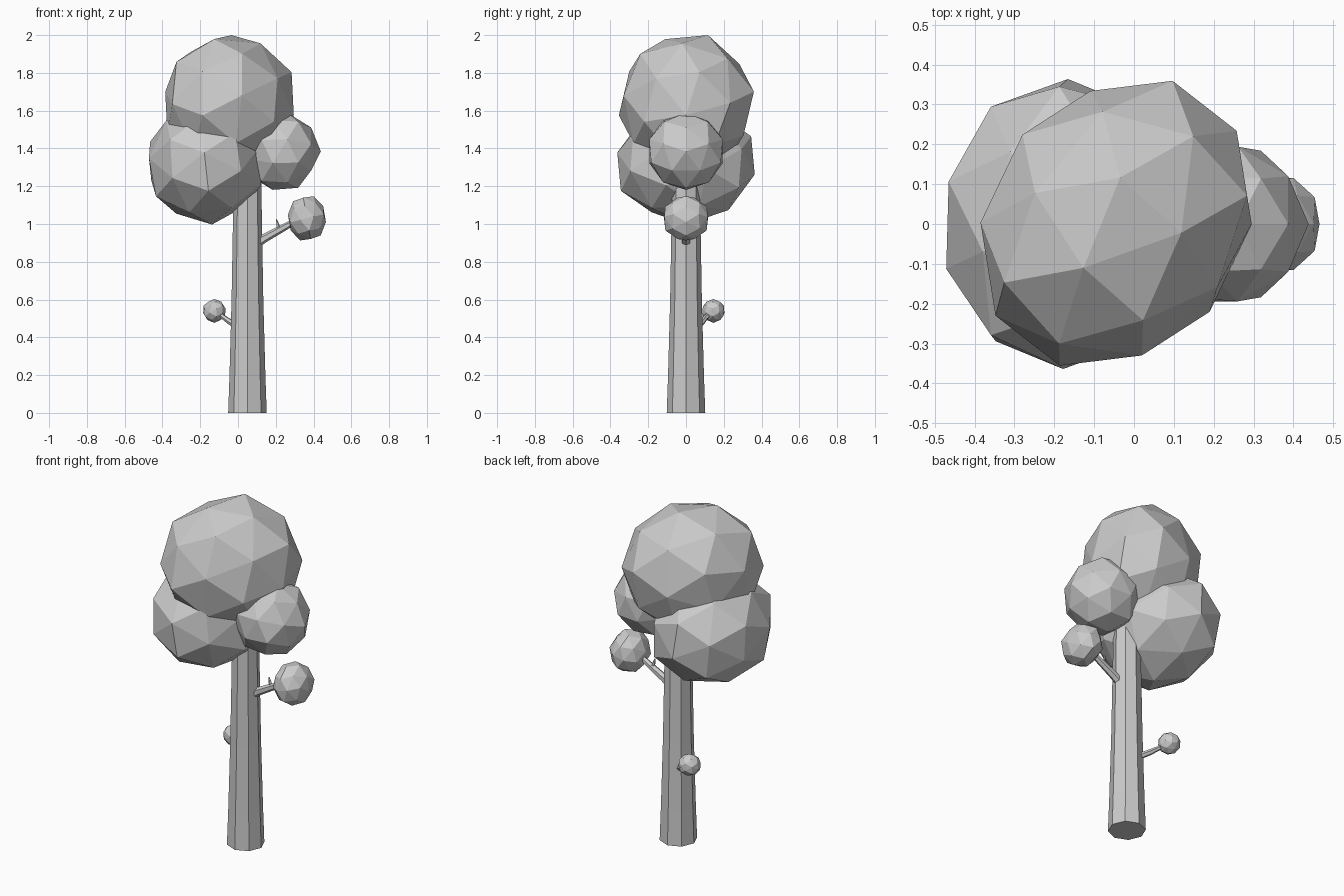
import bpy, bmesh
from math import radians, sin, cos, pi
from mathutils import Matrix, Vector

if "Cube" in bpy.data.objects:
    bpy.data.objects.remove(bpy.data.objects["Cube"])


def add_object(name, bm):
    mesh = bpy.data.meshes.new(name)
    bm.to_mesh(mesh)
    bm.free()
    obj = bpy.data.objects.new(name, mesh)
    bpy.context.collection.objects.link(obj)
    return obj


def rot(axis, degrees):
    return Matrix.Rotation(radians(degrees), 4, axis)


def foliage(name, centre, size, turn, heading=0):
    # faceted leaf ball: hull of an icosahedron's corners and face centres,
    # turned, then stretched along the heading and placed
    bm = bmesh.new()
    bmesh.ops.create_icosphere(bm, subdivisions=1, radius=1)
    points = [v.co.normalized() * 1.02 for v in bm.verts]
    points += [f.calc_center_median().normalized() * 0.98 for f in bm.faces]
    bm.clear()
    for p in points:
        bm.verts.new(p)
    bmesh.ops.convex_hull(bm, input=bm.verts[:])
    stretch = rot('Z', heading) @ Matrix.Diagonal((*size, 1)) @ rot('Z', -heading)
    bmesh.ops.transform(bm, matrix=Matrix.Translation(centre) @ stretch @ turn,
                        verts=bm.verts)
    bmesh.ops.recalc_face_normals(bm, faces=bm.faces)
    add_object(name, bm)


def tube(name, path, sides):
    # path entries: (x, y, z, radius); rings are square to the path
    bm = bmesh.new()
    pts = [Vector(p[:3]) for p in path]
    rings = []
    for i, p in enumerate(pts):
        d = (pts[min(i + 1, len(pts) - 1)] - pts[max(i - 1, 0)]).normalized()
        q = Vector((0, 0, 1)).rotation_difference(d)
        rings.append([bm.verts.new(p + q @ Vector((
            path[i][3] * cos(2 * pi * k / sides),
            path[i][3] * sin(2 * pi * k / sides), 0))) for k in range(sides)])
    for a, b in zip(rings, rings[1:]):
        for k in range(sides):
            n = (k + 1) % sides
            bm.faces.new((a[k], a[n], b[n], b[k]))
    bm.faces.new(rings[0][::-1])
    bm.faces.new(rings[-1])
    add_object(name, bm)


# Trunk
tube("trunk", [(0.05, 0, 0, 0.102), (0.05, 0, 0.2, 0.095), (0.05, 0, 0.6, 0.084),
               (0.05, 0, 1.0, 0.077), (0.05, 0, 1.42, 0.07)], 8)

# Branches
tube("upper_branch", [(0.09, 0, 0.89, 0.024), (0.14, 0, 0.925, 0.023),
                      (0.24, 0, 0.98, 0.019), (0.33, 0, 1.03, 0.015)], 6)
tube("upper_twig", [(0.225, 0, 0.965, 0.012), (0.212, 0, 0.99, 0.009),
                    (0.203, 0, 1.025, 0.003)], 5)
tube("lower_branch", [(0.01, 0.05, 0.45, 0.018), (-0.04, 0.085, 0.48, 0.016),
                      (-0.075, 0.105, 0.505, 0.013), (-0.12, 0.14, 0.54, 0.01)], 6)

# Foliage
foliage("top_foliage", (-0.045, 0.002, 1.638), (0.392, 0.328, 0.373),
        rot('X', -18) @ rot('Z', -2), 48)
foliage("left_foliage", (-0.172, 0, 1.32), (0.322, 0.378, 0.318),
        rot('Y', -6) @ rot('Z', 90))
foliage("right_foliage", (0.222, 0, 1.385), (0.212, 0.212, 0.212), rot('Y', 90))
foliage("branch_foliage", (0.365, 0, 1.03), (0.104, 0.126, 0.122),
        rot('Y', 20) @ rot('Z', 36))
foliage("lower_foliage", (-0.125, 0.145, 0.54), (0.062, 0.062, 0.062),
        rot('Z', 30))
